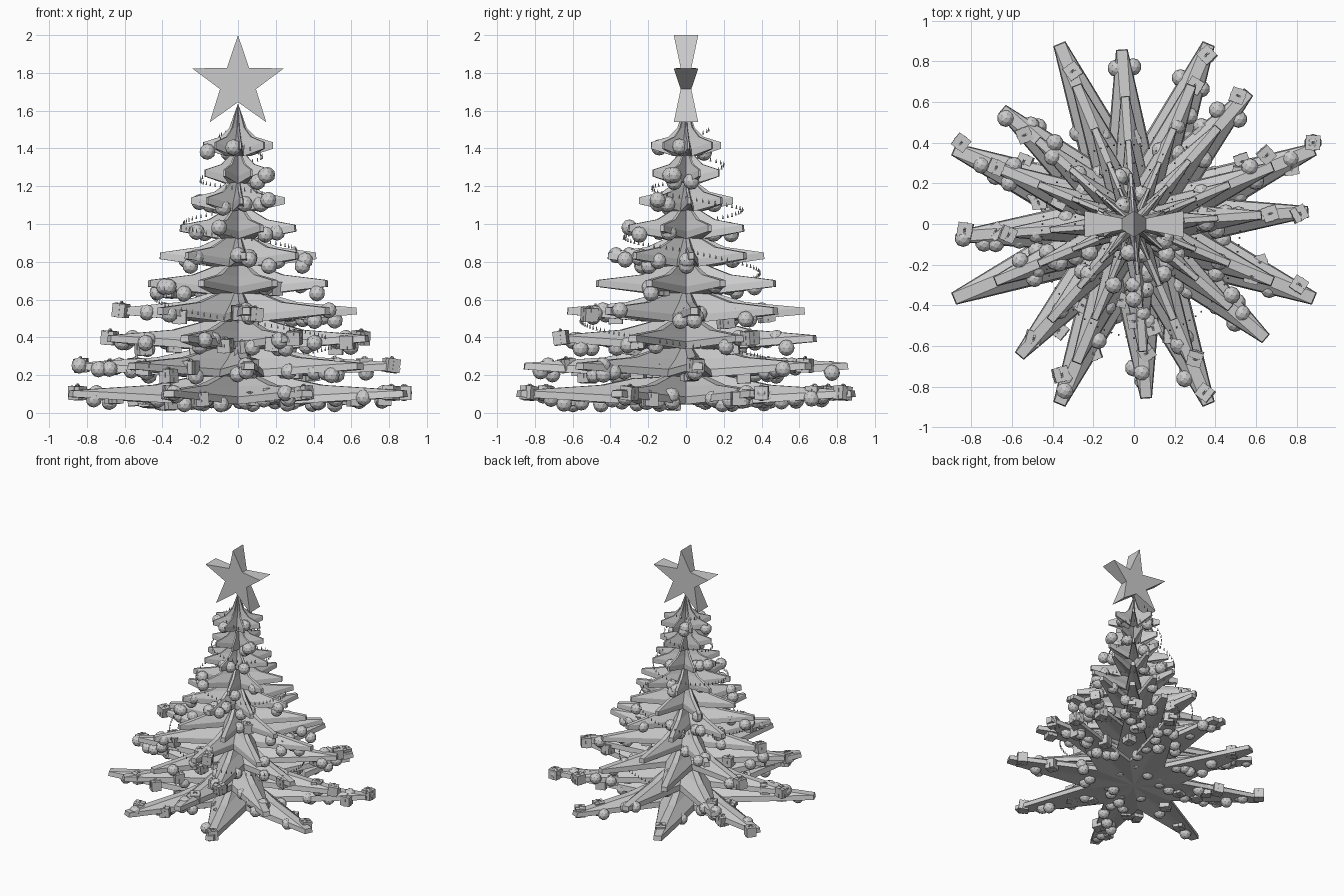
import bpy, bmesh, math, random
from math import cos, sin, pi, radians
from mathutils import Matrix, Vector

random.seed(7)
cube = bpy.data.objects.get("Cube")
if cube:
    bpy.data.objects.remove(cube, do_unlink=True)

grey = bpy.data.materials.new("plain grey")
grey.use_nodes = True
GREY = (0.6, 0.6, 0.6, 1)
grey.diffuse_color = GREY
grey.node_tree.nodes["Principled BSDF"].inputs["Base Color"].default_value = GREY


def finish(bm, name):
    bmesh.ops.recalc_face_normals(bm, faces=bm.faces)
    mesh = bpy.data.meshes.new(name)
    bm.to_mesh(mesh)
    bm.free()
    mesh.materials.append(grey)
    obj = bpy.data.objects.new(name, mesh)
    bpy.context.collection.objects.link(obj)


def bridge(bm, a, b):
    for i in range(len(a)):
        j = (i + 1) % len(a)
        bm.faces.new((a[i], a[j], b[j], b[i]))


def fan(bm, ring, point):
    centre = bm.verts.new(point)
    for i in range(len(ring)):
        bm.faces.new((ring[i], ring[(i + 1) % len(ring)], centre))


# Branch tiers: eight-armed stars with a concave, peaked top
ARMS = 8
STEP = 2 * pi / ARMS
RADII = [0.96, 0.86, 0.74, 0.63, 0.51, 0.415, 0.33, 0.25, 0.19, 0.185]
TIERS = [(0.105 + 0.146 * i, r, radians(4 if i % 2 else 22.5))
         for i, r in enumerate(RADII)]


def star_ring(bm, radius, half, valley, z_tip, z_valley, turn):
    ring = []
    for k in range(ARMS):
        a = turn + k * STEP
        for s in (-half, half):
            ring.append(bm.verts.new((radius * cos(a) - s * sin(a),
                                      radius * sin(a) + s * cos(a), z_tip)))
        v = a + STEP / 2
        ring.append(bm.verts.new((valley * cos(v), valley * sin(v), z_valley)))
    return ring


for i, (z, r, turn) in enumerate(TIERS):
    bm = bmesh.new()
    rings = [star_ring(bm, r * f, r * w, r * v, z + zt, z + zv, turn)
             for f, w, v, zt, zv in (
                 (1, 0.033, 0.36, -0.021, -0.06),
                 (0.995, 0.03, 0.34, 0.014, -0.02),
                 (0.5, 0.028, 0.2, 0.043, 0.035),
                 (0.25, 0.02, 0.1, 0.09, 0.09))]
    for a, b in zip(rings, rings[1:]):
        bridge(bm, a, b)
    fan(bm, rings[0], (0, 0, z - 0.06))
    fan(bm, rings[-1], (0, 0, z + 0.22))
    finish(bm, f"branch_tier_{i + 1}")

# Treetop star: points are thicker than the notches
bm = bmesh.new()
sides = []
for s in (-1, 1):
    loop = []
    for k in range(10):
        a = pi / 2 + k * pi / 5
        rad, depth = (0.1, 0.028) if k % 2 else (0.255, 0.065)
        loop.append(bm.verts.new((rad * cos(a), s * depth, 1.745 + rad * sin(a))))
    bm.faces.new(loop)
    sides.append(loop)
bridge(bm, *sides)
finish(bm, "treetop_star")


# Ornament positions: chosen spots on the branches, plus scattered ones
def on_branch(x, y):
    """Height of the topmost tier whose arm passes near this spot."""
    rad, ang = math.hypot(x, y), math.atan2(y, x)

    def miss(t):
        d = (ang - t[2]) % STEP
        return min(d, STEP - d) * rad
    near = [t for t in TIERS if t[1] > rad and miss(t) < 0.11] or TIERS[:1]
    return Vector((x, y, near[-1][0]))


def scatter(tier, low, high):
    """A random spot on or just under one arm of a tier."""
    z, r, turn = TIERS[tier]
    a = turn + random.randrange(ARMS) * STEP
    f = random.uniform(low, high)
    side = random.uniform(-1, 1) * (0.04 + 0.12 * r * (1 - f))
    return Vector((r * f * cos(a) - side * sin(a), r * f * sin(a) + side * cos(a),
                   z - random.uniform(0.01, 0.06)))


BALLS = [(-.75, .29), (-.63, .52), (-.4, .33), (-.56, -.18), (-.84, -.07),
         (-.34, -.82), (.25, -.76), (.04, -.73), (.53, -.44), (.57, .28),
         (.41, .56), (.77, .32), (.88, .4), (.21, .48), (-.39, .4), (.48, -.35),
         (0, -.3), (0, -.37), (.04, -.44), (-.1, -.3), (.16, -.15)]
GIFTS = [(-.54, .44), (-.85, .4), (-.68, .28), (-.3, .75), (.36, .83), (.51, .63),
         (.3, .68), (.88, .4), (.65, .34), (.81, .05), (.67, .05), (.81, -.3),
         (.3, -.66), (.35, -.83), (.06, -.63), (-.36, -.74), (-.62, -.05), (-.83, -.03)]
ball_spots = [on_branch(*p) for p in BALLS]
gift_spots = [on_branch(*p) for p in GIFTS]
for tier, count in enumerate((55, 26, 24, 16, 14, 10, 8, 7, 4, 5)):
    ball_spots += [scatter(tier, 0.12 if tier < 1 else 0.42, 0.9) for _ in range(count)]
for tier, count in enumerate((14, 11, 9, 6, 2)):
    gift_spots += [scatter(tier, 0.35, 0.88) for _ in range(count)]

# Baubles
bm = bmesh.new()
for p in ball_spots:
    p.z = max(p.z, 0.043)
    bmesh.ops.create_icosphere(bm, subdivisions=2, radius=0.043,
                               matrix=Matrix.Translation(p))
finish(bm, "baubles")

# Gift boxes with crossed ribbons and a small bow
bm = bmesh.new()
for p in gift_spots:
    p.z = max(p.z, 0.052)
    place = Matrix.Translation(p) @ Matrix.Rotation(random.uniform(0, pi), 4, "Z") \
        @ Matrix.Rotation(random.uniform(-0.15, 0.15), 4, "X")
    big, band, thin = 0.072, 0.076, 0.012
    for size in ((big, big, big), (thin, band, band), (band, thin, band)):
        bmesh.ops.create_cube(bm, size=1, matrix=place @ Matrix.Diagonal((*size, 1)))
    for s in (-1, 1):
        bow = place @ Matrix.Translation((s * 0.009, 0, 0.042)) \
            @ Matrix.Rotation(s * 0.6, 4, "Y") @ Matrix.Diagonal((0.016, 0.009, 0.007, 1))
        bmesh.ops.create_cube(bm, size=1, matrix=bow)
finish(bm, "gift_boxes")

# String of tiny lights winding down the tree, height and radius per quarter turn
SPIRAL = [(1.5, .12), (1.46, .1), (1.42, .1), (1.37, .12), (1.32, .2), (1.23, .2),
          (1.19, .18), (1.14, .18), (1.08, .3), (1.0, .29), (.93, .33), (.86, .31),
          (.75, .39), (.64, .45), (.49, .56), (.36, .52), (.27, .42)]
bm = bmesh.new()
for quarter, (top, low) in enumerate(zip(SPIRAL, SPIRAL[1:])):
    count = round((top[1] + low[1]) * pi / 4 / 0.035)
    for k in range(count):
        f = k / count
        z, rad = (a + (b - a) * f for a, b in zip(top, low))
        ang = pi / 2 * (quarter + 1 + f)
        bmesh.ops.create_cone(bm, cap_ends=True, segments=6, radius1=0.005, radius2=0.001,
                              depth=0.022, matrix=Matrix.Translation(
                                  (rad * cos(ang), rad * sin(ang), z)))
finish(bm, "string_lights")
